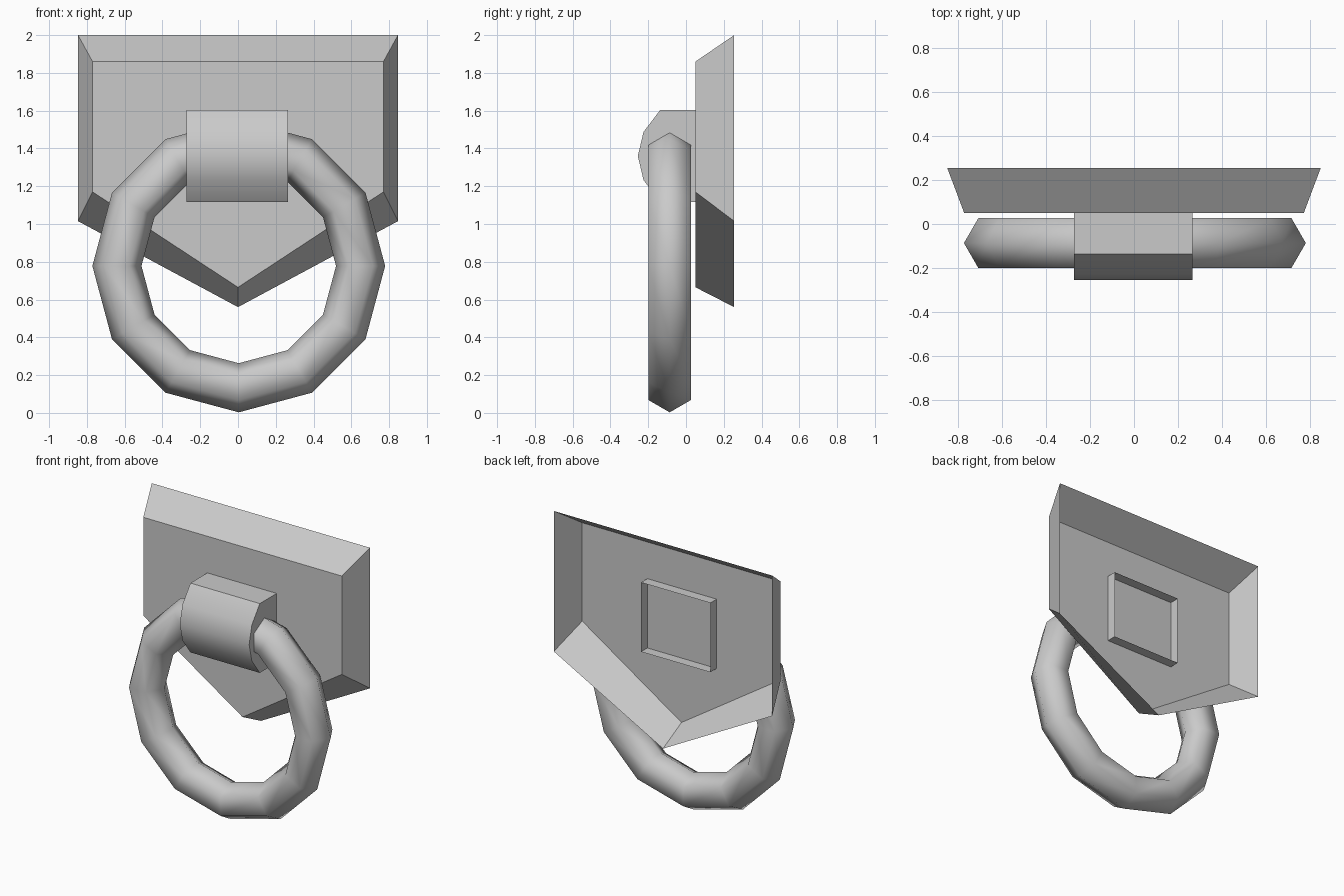
import bpy, bmesh, math
from mathutils import Matrix, Vector

cube = bpy.data.objects.get("Cube")
if cube:
    bpy.data.objects.remove(cube, do_unlink=True)

grey = bpy.data.materials.new("grey_metal")
grey.use_nodes = True
colour = (0.59, 0.59, 0.59, 1)
grey.diffuse_color = colour
grey.node_tree.nodes["Principled BSDF"].inputs["Base Color"].default_value = colour


def finish(bm, name, smooth_angle=None):
    """Turn a bmesh into a named, coloured object."""
    mesh = bpy.data.meshes.new(name)
    bm.to_mesh(mesh)
    bm.free()
    mesh.materials.append(grey)
    obj = bpy.data.objects.new(name, mesh)
    bpy.context.collection.objects.link(obj)
    if smooth_angle:
        bpy.ops.object.select_all(action='DESELECT')
        obj.select_set(True)
        bpy.context.view_layer.objects.active = obj
        bpy.ops.object.shade_smooth_by_angle(angle=math.radians(smooth_angle))
    return obj


def shield(half_width, top, shoulder, tip, y):
    """Five-sided outline, anticlockwise from the front."""
    return [Vector(p) for p in ((-half_width, y, top), (-half_width, y, shoulder),
            (0, y, tip), (half_width, y, shoulder), (half_width, y, top))]


def bridge(bm, loop_a, loop_b, closed=True):
    n = len(loop_a)
    for i in range(n if closed else n - 1):
        j = (i + 1) % n
        bm.faces.new((loop_a[i], loop_b[i], loop_b[j], loop_a[j]))


# Wall plate: bevelled shield, hollow and open at the back
bm = bmesh.new()
front = [bm.verts.new(p) for p in shield(0.77, 1.86, 1.17, 0.665, 0.05)]
back = [bm.verts.new(p) for p in shield(0.847, 2.0, 1.015, 0.56, 0.255)]
bm.faces.new(front)
bridge(bm, front, back)
finish(bm, "wall_plate")

# Ring bracket: side profile swept across x, open where it enters the plate
profile = [(0.12, 1.603), (-0.137, 1.603), (-0.225, 1.487), (-0.255, 1.36),
           (-0.225, 1.233), (-0.137, 1.117), (0.12, 1.117)]
bm = bmesh.new()
ends = [[bm.verts.new((x, y, z)) for y, z in profile] for x in (-0.273, 0.265)]
bridge(bm, ends[0], ends[1], closed=False)
bm.faces.new(ends[0])
bm.faces.new(ends[1][::-1])
bmesh.ops.recalc_face_normals(bm, faces=bm.faces)
# Open shells can be ambiguous, so make the roof face upwards
roof = max(bm.faces, key=lambda f: f.calc_center_median().z)
if roof.normal.z < 0:
    bmesh.ops.reverse_faces(bm, faces=bm.faces)
finish(bm, "ring_bracket", 40)

# Pull ring: twelve segments of a hexagonal section
bm = bmesh.new()
loops = []
for i in range(12):
    turn = Matrix.Rotation(math.tau * i / 12, 4, 'Y')
    loop = []
    for k in range(6):
        a = math.tau * k / 6
        p = turn @ Vector((0.645 + 0.13 * math.cos(a), 0.13 * math.sin(a), 0))
        loop.append(bm.verts.new(p + Vector((0.004, -0.0865, 0.778))))
    loops.append(loop)
for i in range(12):
    bridge(bm, loops[i], loops[(i + 1) % 12])
bmesh.ops.recalc_face_normals(bm, faces=bm.faces)
finish(bm, "pull_ring", 80)
